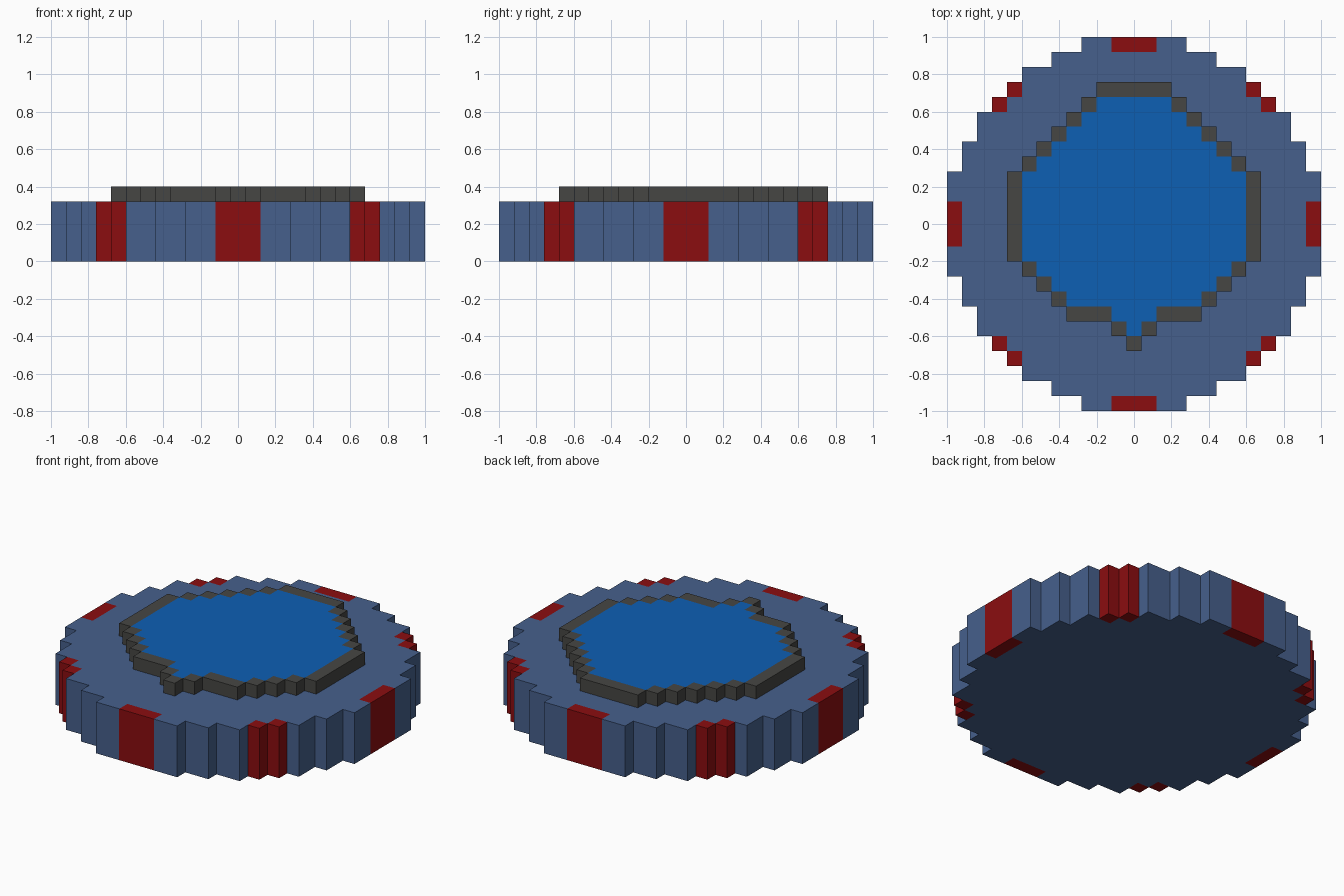
import bpy, bmesh

if "Cube" in bpy.data.objects:
    bpy.data.objects.remove(bpy.data.objects["Cube"])

U = 0.08          # one block
HALF = U / 2


def material(name, rgb):
    m = bpy.data.materials.new(name)
    m.diffuse_color = (*rgb, 1)
    m.use_nodes = True
    m.node_tree.nodes["Principled BSDF"].inputs["Base Color"].default_value = m.diffuse_color
    return m


steel = material("steel blue", (0.061, 0.117, 0.262))
red = material("dark red", (0.258, 0.004, 0.005))
grey = material("dark grey", (0.061, 0.061, 0.057))
water = material("bright blue", (0.004, 0.115, 0.456))


def region(top, reaches):
    """Blocks (column, row), rows going down from top; each reach is a half width."""
    return {(i, top - k) for k, r in enumerate(reaches) for i in range(-r, r + 1)}


def build(name, cells, z0, z1, mats, is_accent=lambda c: False):
    """Extrude a set of blocks into one stepped slab, coloured block by block."""
    bm = bmesh.new()

    def quad(points, mat):
        f = bm.faces.new([bm.verts.new(p) for p in points])
        f.material_index = mat

    for i, j in sorted(cells):
        x, y, mat = i * U, j * U, int(is_accent((i, j)))
        ring = [(x - HALF, y - HALF), (x + HALF, y - HALF),
                (x + HALF, y + HALF), (x - HALF, y + HALF)]
        quad([(*p, z1) for p in ring], mat)
        quad([(*p, z0) for p in reversed(ring)], mat)
        for k, (dx, dy) in enumerate([(0, -1), (1, 0), (0, 1), (-1, 0)]):
            if (i + dx, j + dy) not in cells:
                a, b = ring[k], ring[(k + 1) % 4]
                quad([(*a, z0), (*b, z0), (*b, z1), (*a, z1)], mat)
    bmesh.ops.remove_doubles(bm, verts=bm.verts, dist=1e-4)
    bmesh.ops.dissolve_limit(bm, angle_limit=0.01, verts=bm.verts,
                             edges=bm.edges, delimit={'MATERIAL'})
    me = bpy.data.meshes.new(name)
    bm.to_mesh(me)
    bm.free()
    for m in mats:
        me.materials.append(m)
    ob = bpy.data.objects.new(name, me)
    bpy.context.collection.objects.link(ob)


# Round base with red blocks on the four sides and four diagonals
quarter = [3, 5, 7, 8, 9, 10, 10, 11, 11, 12, 12, 12]
disc = region(12, quarter + [12] + quarter[::-1])


def rim_mark(c):
    a, b = sorted((abs(c[0]), abs(c[1])))
    return (b == 12 and a <= 1) or (a, b) == (8, 9)


def rim_marks_exact(c):
    return rim_mark(c)


build("round_base", disc, 0, 0.32, [steel, red], rim_marks_exact)

# Raised stepped shape: grey border around a bright blue panel
shape = region(9, [2, 3, 4, 5, 6, 7] + [8] * 6 + [7, 6, 5, 4, 1, 0])
inner = region(8, [2, 3, 4, 5, 6] + [7] * 6 + [6, 5, 4, 1, 0])
build("raised_border", shape - inner, 0.32, 0.40, [grey])
build("centre_panel", inner, 0.32, 0.40, [water])
